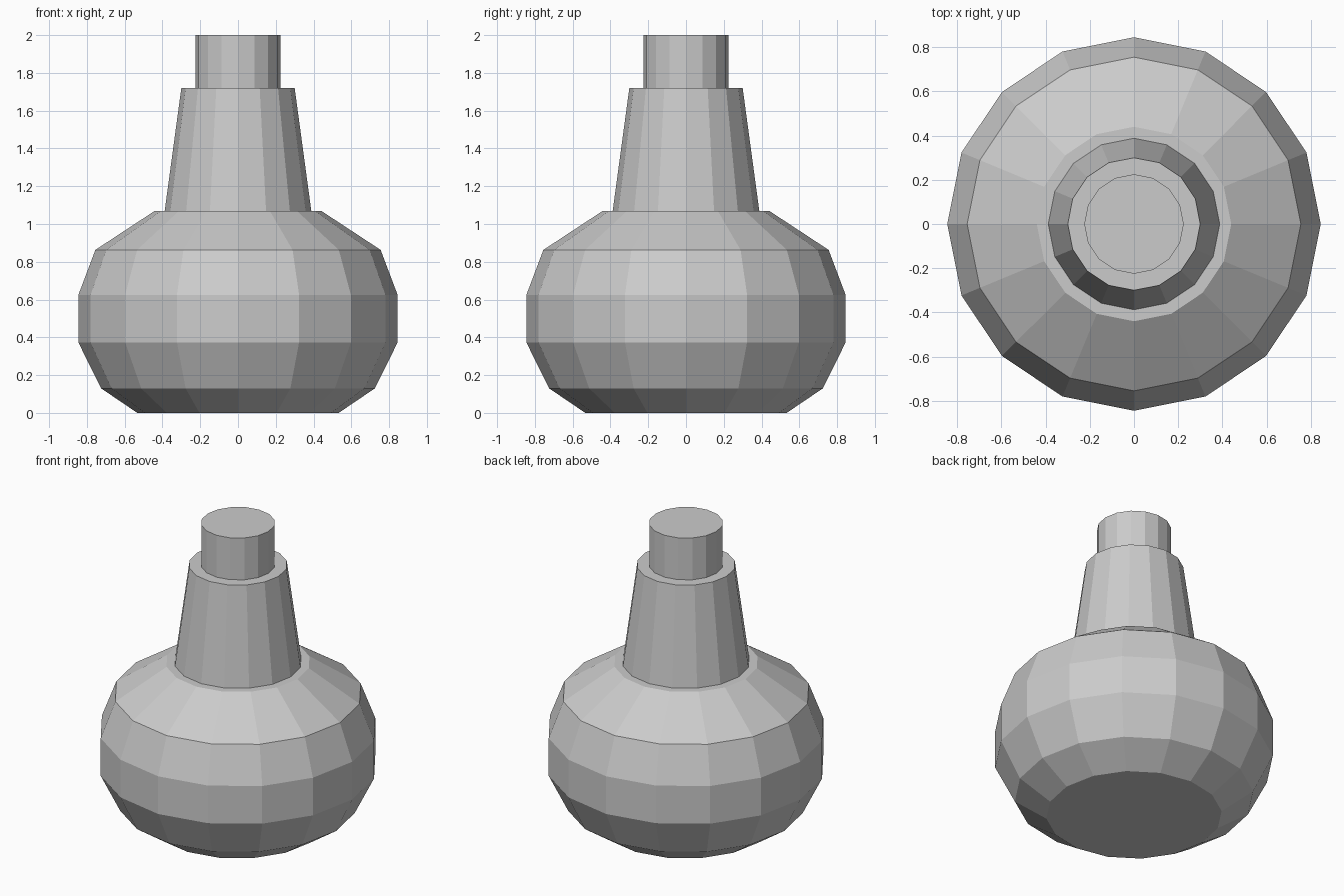
import bpy, bmesh
from math import cos, sin, tau

if "Cube" in bpy.data.objects:
    bpy.data.objects.remove(bpy.data.objects["Cube"])

SIDES = 16


def lathe(name, profile):
    """Closed flat-shaded solid of revolution from (radius, height) points."""
    bm = bmesh.new()
    rings = [[bm.verts.new((r * cos(tau * i / SIDES), r * sin(tau * i / SIDES), z))
              for i in range(SIDES)] for r, z in profile]
    for low, high in zip(rings, rings[1:]):
        for i in range(SIDES):
            j = (i + 1) % SIDES
            bm.faces.new((low[i], low[j], high[j], high[i]))
    bm.faces.new(rings[0][::-1])
    bm.faces.new(rings[-1])
    mesh = bpy.data.meshes.new(name)
    bm.to_mesh(mesh)
    bm.free()
    obj = bpy.data.objects.new(name, mesh)
    bpy.context.collection.objects.link(obj)
    return obj


# Rounded body with flat base and shoulder
lathe("body", [(0.533, 0), (0.725, 0.13), (0.845, 0.373),
               (0.845, 0.625), (0.755, 0.863), (0.44, 1.07)])
# Tapered neck standing on the shoulder
lathe("neck", [(0.388, 1.07), (0.3, 1.72)])
# Straight stopper on top of the neck
lathe("stopper", [(0.225, 1.72), (0.225, 2.0)])
